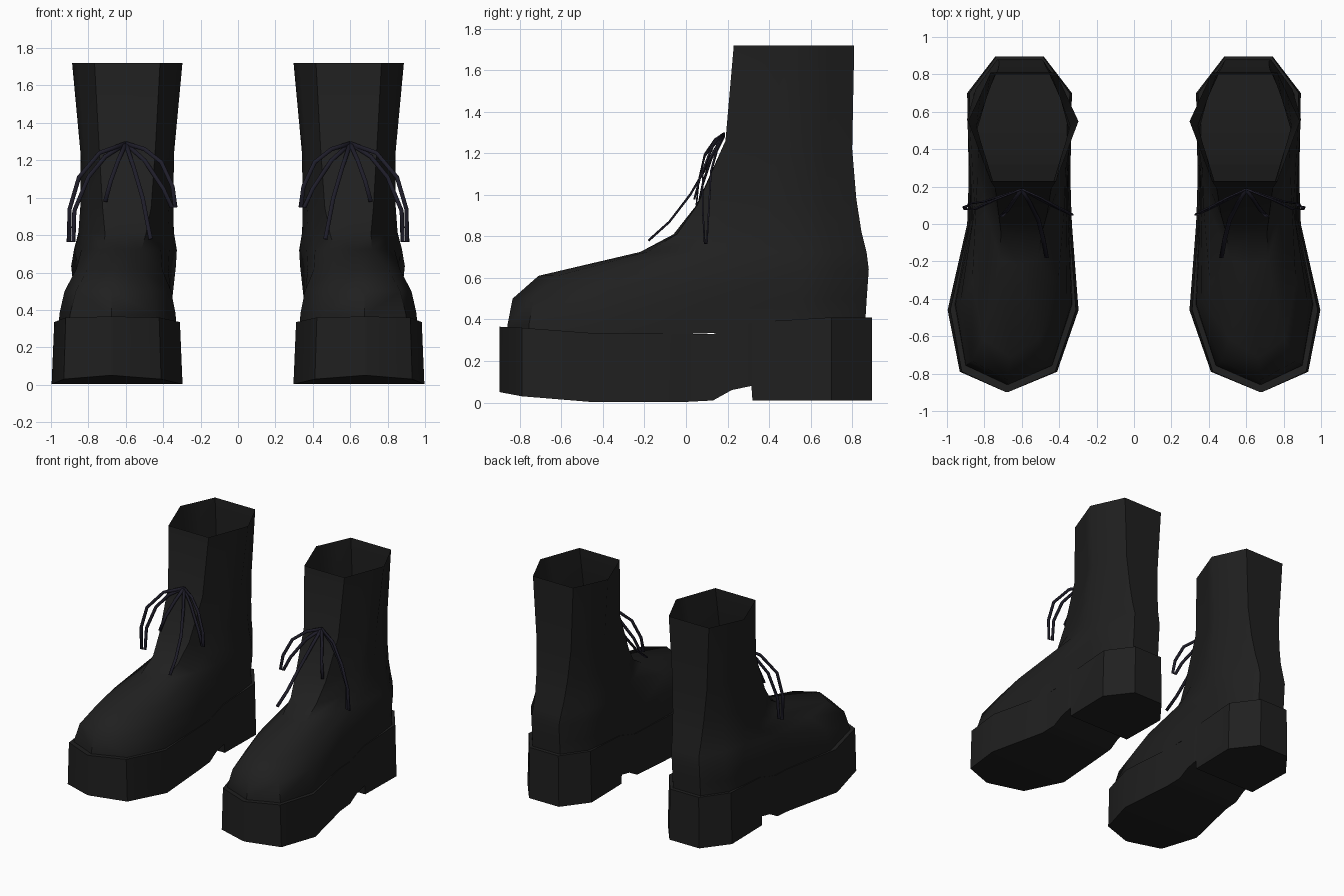
import bpy, bmesh
from mathutils import Vector

cube = bpy.data.objects.get("Cube")
if cube:
    bpy.data.objects.remove(cube)


def make_material(name, colour):
    mat = bpy.data.materials.new(name)
    mat.use_nodes = True
    mat.diffuse_color = (*colour, 1)
    bsdf = next(n for n in mat.node_tree.nodes if n.type == 'BSDF_PRINCIPLED')
    bsdf.inputs["Base Color"].default_value = (*colour, 1)
    bsdf.inputs["Roughness"].default_value = 0.7
    return mat


black = make_material("black leather", (0.014, 0.014, 0.014))
lace_black = make_material("lace blue black", (0.013, 0.012, 0.022))


def centre(y):
    """Centre line of the foot, swinging outwards towards the toe."""
    return 0.612 + 0.075 * max(0, -y)


def finish(bm, name, mat, angle):
    bmesh.ops.recalc_face_normals(bm, faces=bm.faces)
    mesh = bpy.data.meshes.new(name)
    bm.to_mesh(mesh)
    bm.free()
    mesh.materials.append(mat)
    obj = bpy.data.objects.new(name, mesh)
    bpy.context.collection.objects.link(obj)
    bpy.ops.object.select_all(action='DESELECT')
    obj.select_set(True)
    bpy.context.view_layer.objects.active = obj
    bpy.ops.object.shade_smooth_by_angle(angle=angle)
    return obj


def loft(bm, rings):
    for a, b in zip(rings, rings[1:]):
        n = len(a)
        for i in range(n):
            j = (i + 1) % n
            bm.faces.new((a[i], a[j], b[j], b[i]))


# Upper rings: front y, front z, back y, back z, shaft blend, half widths toe to heel
UPPER = [
    (-.86, .30, .865, .36, 0, (.235, .315, .265, .255, .25, .12)),
    (-.86, .37, .865, .42, 0, (.23, .31, .26, .255, .245, .12)),
    (-.835, .50, .87, .50, 0, (.20, .285, .25, .265, .235, .12)),
    (-.71, .61, .88, .64, 0, (.15, .23, .24, .28, .235, .12)),
    (-.22, .725, .87, .72, .5, (.10, .19, .235, .275, .225, .12)),
    (-.06, .81, .845, .82, .7, (.11, .19, .23, .255, .21, .125)),
    (.05, .95, .82, .98, .9, (.13, .19, .22, .248, .20, .135)),
    (.19, 1.26, .80, 1.22, 1, (.15, .20, .225, .25, .195, .15)),
    (.23, 1.72, .81, 1.72, 1, (.175, .234, .262, .295, .228, .175)),
]
FOOT_T = (.06, .25, .5, .8, .9, 1)
SHAFT_T = (0, .27, .4, .55, .8, 1)


def build_upper(name, side):
    bm = bmesh.new()
    rings = []
    for fy, fz, by, bz, k, widths in UPPER:
        def point(t, w):
            y = fy + (by - fy) * t
            return bm.verts.new((side * (centre(y) - .02 * k + w), y, fz + (bz - fz) * t))
        ts = [a + (b - a) * k for a, b in zip(FOOT_T, SHAFT_T)]
        pairs = list(zip(ts, widths))
        rings.append([point(0, 0)] + [point(t, w) for t, w in pairs]
                     + [point(t, -w) for t, w in reversed(pairs)])
    loft(bm, rings)
    bm.faces.new(rings[0])
    return finish(bm, name, black, 0.8)


# Platform sole stations: y, half width, underside z, top z
SOLE = [
    (-.897, .01, .05, .365), (-.79, .26, .03, .36), (-.46, .35, .003, .335),
    (0, .28, .003, .33), (.13, .275, .01, .33), (.22, .273, .06, .355),
    (.315, .273, .08, .385), (.32, .273, .01, .387), (.70, .28, .01, .41),
    (.895, .13, .01, .41),
]


def build_sole(name, side):
    bm = bmesh.new()
    rings = []
    for y, w, low, high in SOLE:
        corners = ((-w, low), (w, low), (w * .96, high), (-w * .96, high))
        rings.append([bm.verts.new((side * (centre(y) + dx), y, z)) for dx, z in corners])
    loft(bm, rings)
    bm.faces.new(rings[0])
    bm.faces.new(rings[-1])
    return finish(bm, name, black, 0.5)


# Bow paths, all starting at the knot
KNOT = (.6, .185, 1.29)
LACES = {
    "outer_loop": [KNOT, (.74, .13, 1.24), (.85, .08, 1.11), (.90, .08, .94), (.905, .09, .765),
                   (.88, .10, .765), (.875, .11, .93), (.80, .12, 1.11), (.71, .15, 1.22), KNOT],
    "inner_loop": [KNOT, (.50, .14, 1.26), (.41, .09, 1.19), (.35, .06, 1.06), (.335, .05, .95),
                   (.355, .06, .95), (.40, .08, 1.05), (.50, .13, 1.20), KNOT],
    "long_tail": [KNOT, (.56, .12, 1.17), (.51, .02, 1.0), (.485, -.08, .87), (.467, -.18, .78)],
    "short_tail": [KNOT, (.64, .13, 1.2), (.68, .07, 1.09), (.71, .04, .98)],
}


def build_lace(name, path, side):
    bm = bmesh.new()
    pts = [Vector((side * x, y, z)) for x, y, z in path]
    rows = []
    for i, p in enumerate(pts):
        d = pts[min(i + 1, len(pts) - 1)] - pts[max(i - 1, 0)]
        across = Vector((d.z, 0, -d.x)).normalized() * .011
        rows.append([bm.verts.new(p - across), bm.verts.new(p + across)])
    for a, b in zip(rows, rows[1:]):
        bm.faces.new((a[0], a[1], b[1], b[0]))
    obj = finish(bm, name, lace_black, 0.5)
    thick = obj.modifiers.new("thickness", 'SOLIDIFY')
    thick.thickness = .008
    thick.offset = 0


for label, side in (("left", 1), ("right", -1)):
    build_upper(label + "_boot_upper", side)
    build_sole(label + "_platform_sole", side)
    for part, path in LACES.items():
        build_lace(label + "_lace_" + part, path, side)
